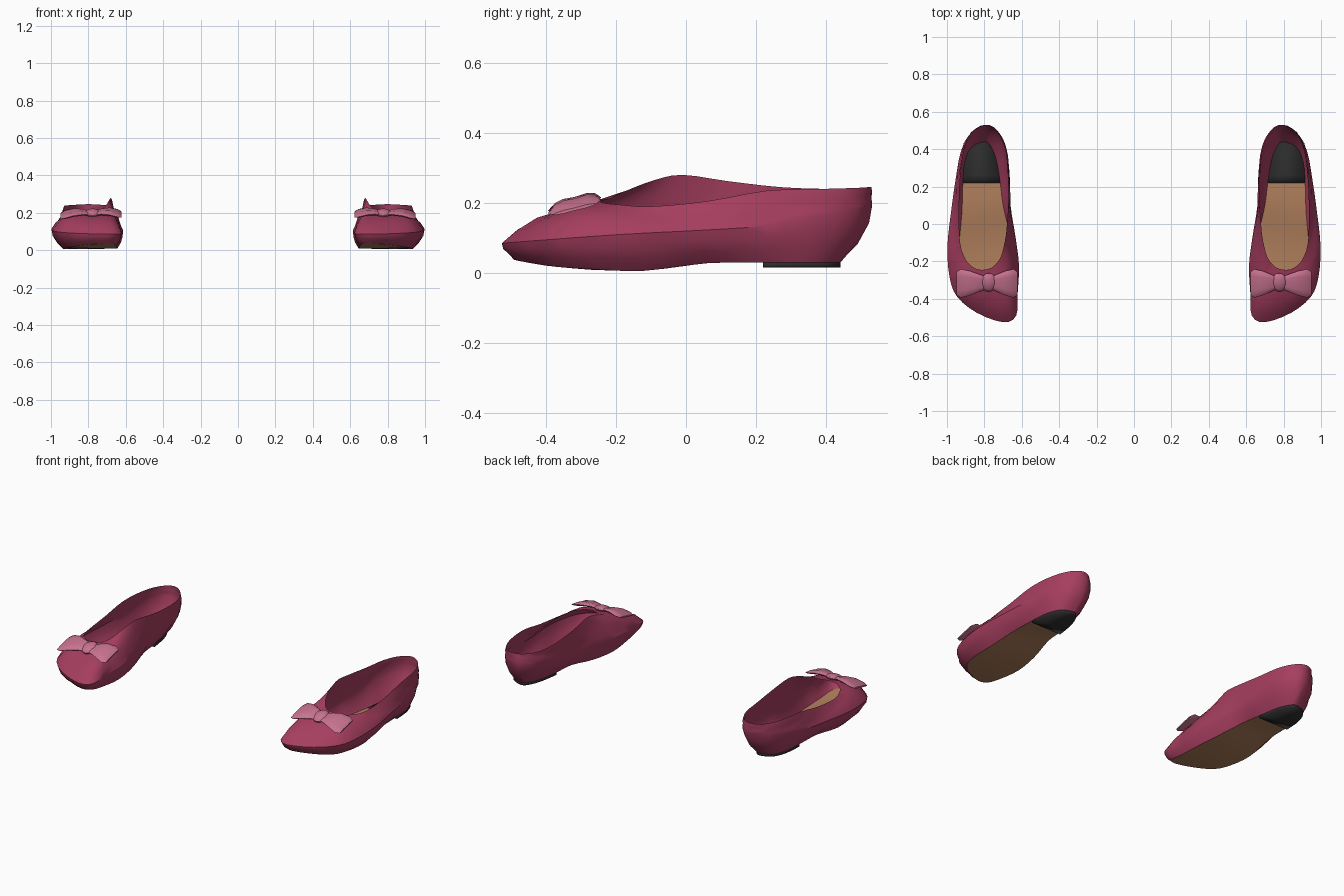
import bpy, bmesh, math, random
from mathutils import Vector

if "Cube" in bpy.data.objects:
    bpy.data.objects.remove(bpy.data.objects["Cube"])

random.seed(4)


def material(name, rgb):
    m = bpy.data.materials.new(name)
    m.diffuse_color = (*rgb, 1)
    m.use_nodes = True
    m.node_tree.nodes["Principled BSDF"].inputs["Base Color"].default_value = m.diffuse_color
    return m


WINE = material("wine_leather", (0.38, 0.048, 0.115))
PINK = material("pink_ribbon", (0.58, 0.17, 0.28))
TAN = material("tan_sole", (0.43, 0.21, 0.105))
BLACK = material("black_heel", (0.025, 0.025, 0.025))


def make(name, verts, faces, mat, angle=35, recalc=False):
    """One shoe part, mirrored across x for the other foot."""
    me = bpy.data.meshes.new(name)
    me.from_pydata([tuple(v) for v in verts], [], faces)
    bm = bmesh.new()
    bm.from_mesh(me)
    loose = [v for v in bm.verts if not v.link_faces]
    bmesh.ops.delete(bm, geom=loose, context='VERTS')
    if recalc:
        bmesh.ops.recalc_face_normals(bm, faces=bm.faces[:])
    bm.to_mesh(me)
    bm.free()
    me.materials.append(mat)
    ob = bpy.data.objects.new(name, me)
    bpy.context.collection.objects.link(ob)
    bpy.ops.object.select_all(action='DESELECT')
    ob.select_set(True)
    bpy.context.view_layer.objects.active = ob
    bpy.ops.object.shade_smooth_by_angle(angle=math.radians(angle))
    mod = ob.modifiers.new("other_foot", 'MIRROR')
    mod.use_mirror_merge = False
    return ob


def lookup(table, y):
    """Linear interpolation in a (y, value) table."""
    for (a, va), (b, vb) in zip(table, table[1:]):
        if y <= b:
            t = max(0, (y - a) / (b - a))
            return va + (vb - va) * t
    return table[-1][1]


def smooth_loop(pts, sub=3):
    """Closed Catmull-Rom resampling."""
    out, n = [], len(pts)
    p = [Vector(q) for q in pts]
    for i in range(n):
        a, b, c, d = p[i - 1], p[i], p[(i + 1) % n], p[(i + 2) % n]
        for k in range(sub):
            t = k / sub
            out.append(0.5 * (2 * b + (c - a) * t + (2 * a - 5 * b + 4 * c - d) * t * t
                              + (3 * b - a - 3 * c + d) * t ** 3))
    return out


# Height of the sole and of the widest line along the shoe
SOLE_Z = [(-.50, .04), (-.40, .02), (-.15, .003), (.10, .033), (.22, .03), (.44, .03)]
WIDE_Z = [(-.53, .085), (-.2, .11), (.2, .13), (.53, .19)]

# Outlines run heel -> outer side -> toe -> inner side
sole_xy = [(.80, .44), (.87, .41), (.905, .33), (.915, .22), (.92, .06), (.935, -.12),
           (.925, -.27), (.89, -.37), (.81, -.44), (.71, -.49), (.66, -.46), (.65, -.36),
           (.645, -.22), (.665, -.06), (.70, .10), (.715, .22), (.735, .34), (.765, .415)]
wide_xy = [(.79, .53), (.87, .49), (.925, .39), (.955, .23), (.98, .05), (.998, -.13),
           (.985, -.29), (.945, -.39), (.84, -.475), (.70, -.525), (.63, -.49), (.622, -.37),
           (.615, -.22), (.635, -.06), (.66, .10), (.665, .27), (.685, .41), (.73, .50)]
rim_xyz = [(.80, .528, .246), (.865, .49, .243), (.91, .39, .24), (.93, .23, .235),
           (.935, .06, .205), (.93, -.10, .19), (.90, -.19, .195), (.855, -.235, .20),
           (.81, -.245, .205), (.765, -.235, .207), (.735, -.21, .215), (.71, -.17, .235),
           (.69, -.09, .265), (.68, -.01, .28), (.672, .12, .262), (.675, .27, .245),
           (.69, .41, .24), (.735, .495, .243)]

sole = smooth_loop([(x, y, lookup(SOLE_Z, y)) for x, y in sole_xy])
wide = smooth_loop([(x, y, lookup(WIDE_Z, y)) for x, y in wide_xy])
rim = smooth_loop(rim_xyz)
N = len(sole)


# Upper: rows lofted from the sole edge over the widest line to the rim
def side_row(t):
    row = []
    for s, w in zip(sole, wide):
        p = s.lerp(w, t)
        out = (w - s) * 0.22 * math.sin(math.pi * t)
        row.append(p + Vector((out.x, out.y, 0)))
    return row


def top_row(t):
    row = []
    for w, r in zip(wide, rim):
        p = w.lerp(r, t)
        toe = min(1, max(0, (-w.y - .1) / .3))
        p.z += 0.028 * toe * math.sin(math.pi * t ** 0.75)
        row.append(p)
    return row


def crumple(row):
    return [p + Vector([random.uniform(-.003, .003) for _ in range(3)]) for p in row]


rows = [sole, crumple(side_row(.35)), crumple(side_row(.7)), wide]
rows += [crumple(top_row(t)) for t in (.15, .35, .55, .78)] + [rim]
verts = [p for row in rows for p in row]
faces = []
for r in range(len(rows) - 1):
    for i in range(N):
        j = (i + 1) % N
        a, b = r * N, (r + 1) * N
        faces.append((a + i, b + i, b + j, a + j))
make("shoe_upper", verts, faces, WINE, 30)

# Sole sheet and heel pad: strips joining outer and inner sole edges
strips = [(i, i + 1, (N - i - 1) % N, (N - i) % N) for i in range(N // 2)]
strips = [tuple(dict.fromkeys(f)) for f in strips]
split = 9
make("sole", sole, strips[split:], TAN)
heel = make("heel_pad", sole, strips[:split], BLACK)
solid = heel.modifiers.new("thickness", 'SOLIDIFY')
solid.thickness = 0.014
solid.offset = -1 if heel.data.polygons[2].normal.z > 0 else 1


# Bow: two puffed ribbon loops and a knot, tilted with the toe
def bow_wing(name, start, end):
    sections = [(0, .032, .010), (.25, .048, .015), (.55, .066, .018),
                (.85, .076, .015), (1, .062, .006)]
    a, b = Vector(start), Vector(end)
    n, vs, fs = 12, [], []
    for t, half, thick in sections:
        c = a.lerp(b, t)
        c.z += .012 * math.sin(math.pi * t)
        for k in range(n):
            ang = math.tau * k / n
            u = half * math.cos(ang)
            pleat = 1 - .35 * math.cos(2 * ang) ** 2
            vs.append(c + Vector((0, u, .25 * u + thick * pleat * math.sin(ang))))
    for s in range(len(sections) - 1):
        for k in range(n):
            m = (k + 1) % n
            fs.append((s * n + k, s * n + m, s * n + n + m, s * n + n + k))
    fs += [tuple(range(n)), tuple(range(len(vs) - n, len(vs)))]
    make(name, vs, fs, PINK, 40, True)


bow_wing("bow_outer_loop", (.79, -.315, .198), (.95, -.318, .182))
bow_wing("bow_inner_loop", (.765, -.315, .198), (.622, -.318, .190))

bm = bmesh.new()
bmesh.ops.create_uvsphere(bm, u_segments=14, v_segments=8, radius=1)
knot = [Vector((.777 + .042 * v.co.x, -.312 + .05 * v.co.y,
                .199 + .02 * v.co.z + .0125 * v.co.y)) for v in bm.verts]
knot_faces = [tuple(v.index for v in f.verts) for f in bm.faces]
bm.free()
make("bow_knot", knot, knot_faces, PINK, 40, True)
